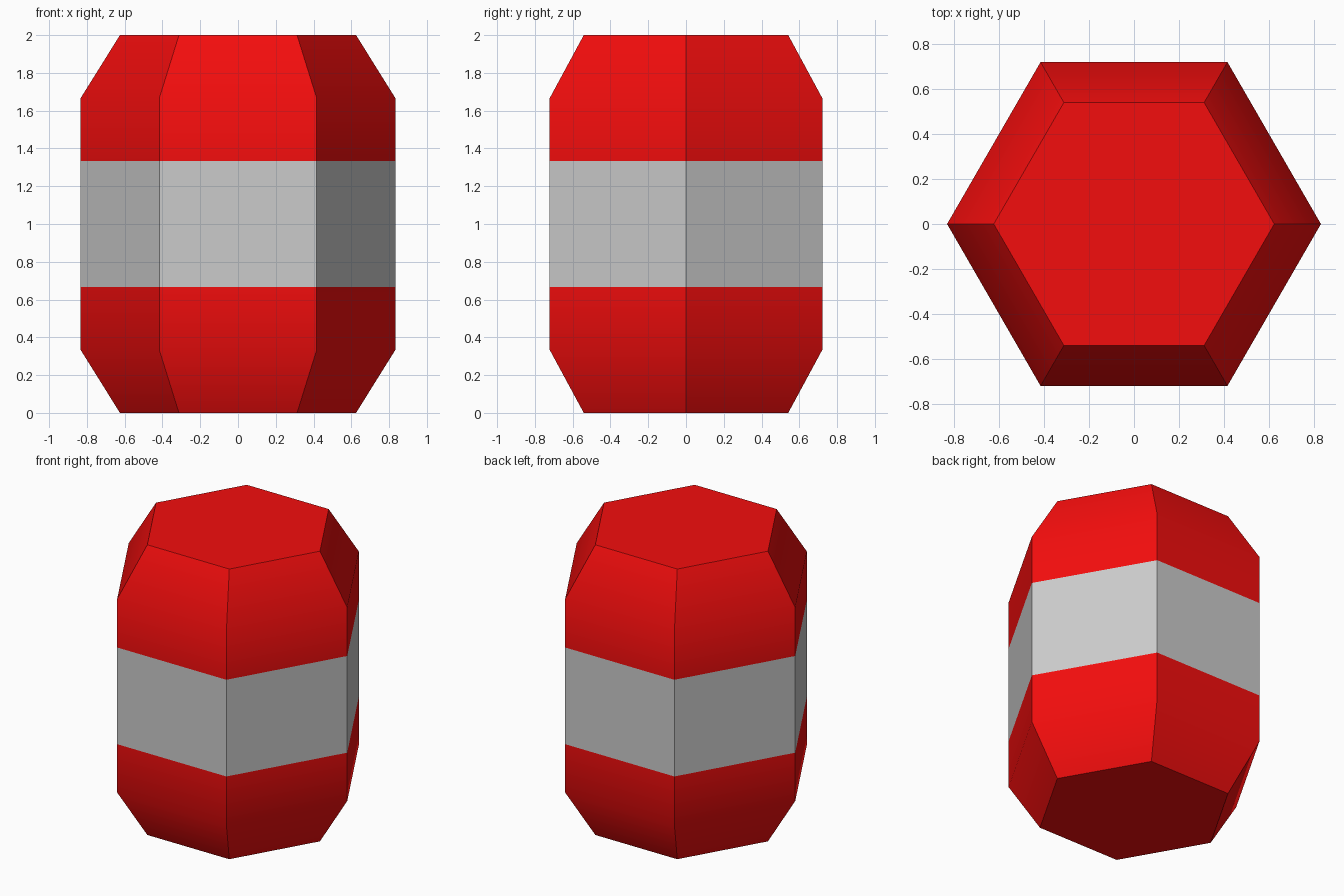
import bpy, bmesh
from math import cos, sin, pi, radians

if "Cube" in bpy.data.objects:
    bpy.data.objects.remove(bpy.data.objects["Cube"])

SIDES = 6
R_BODY, R_END = 0.833, 0.625


def material(name, color):
    mat = bpy.data.materials.new(name)
    mat.diffuse_color = color
    mat.use_nodes = True
    mat.node_tree.nodes["Principled BSDF"].inputs["Base Color"].default_value = mat.diffuse_color
    return mat


def loft(name, profile, mat=None, cap_bottom=False, cap_top=False):
    """Hexagonal shell through (radius, z) rings, listed bottom to top."""
    bm = bmesh.new()
    rings = [[bm.verts.new((r * cos(2 * pi * i / SIDES), r * sin(2 * pi * i / SIDES), z))
              for i in range(SIDES)] for r, z in profile]
    for low, high in zip(rings, rings[1:]):
        for i in range(SIDES):
            j = (i + 1) % SIDES
            bm.faces.new((low[i], low[j], high[j], high[i]))
    if cap_bottom:
        bm.faces.new(rings[0][::-1])
    if cap_top:
        bm.faces.new(rings[-1])
    mesh = bpy.data.meshes.new(name)
    bm.to_mesh(mesh)
    bm.free()
    if mat:
        mesh.materials.append(mat)
    obj = bpy.data.objects.new(name, mesh)
    bpy.context.collection.objects.link(obj)
    # Soften the shoulder only; corners and end rims stay sharp
    bpy.ops.object.select_all(action='DESELECT')
    obj.select_set(True)
    bpy.context.view_layer.objects.active = obj
    bpy.ops.object.shade_smooth_by_angle(angle=radians(40))
    return obj


red = material("red_paint", (0.9, 0.004, 0.004, 1))

# Red lower third with tapered foot
loft("lower_shell", [(R_END, 0), (R_BODY, 1 / 3), (R_BODY, 2 / 3)], red, cap_bottom=True)

# Plain pale band around the middle
loft("middle_band", [(R_BODY, 2 / 3), (R_BODY, 4 / 3)])

# Red upper third with tapered shoulder
loft("upper_shell", [(R_BODY, 4 / 3), (R_BODY, 5 / 3), (R_END, 2)], red, cap_top=True)
